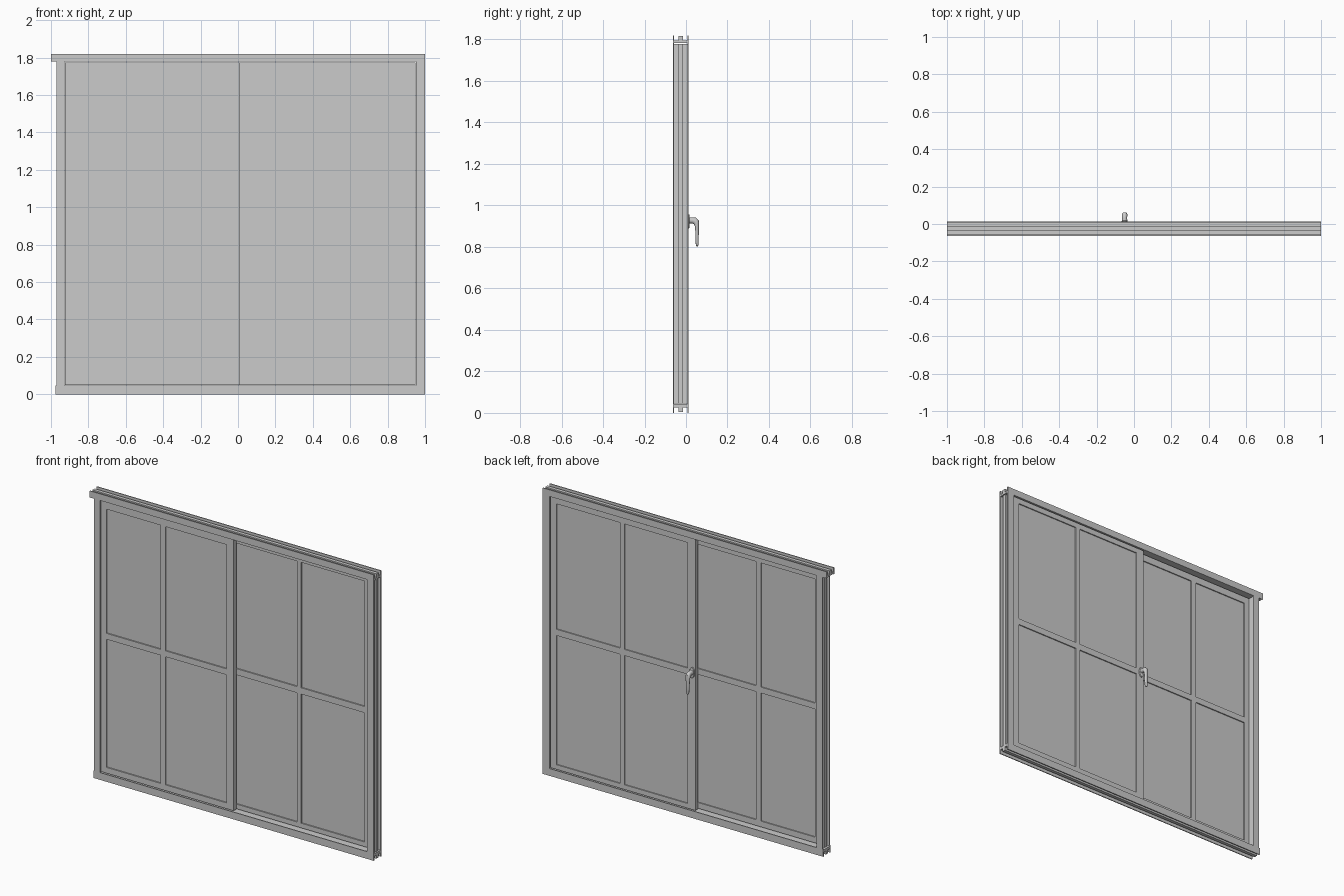
import bpy, bmesh, math
from mathutils import Vector

if "Cube" in bpy.data.objects:
    bpy.data.objects.remove(bpy.data.objects["Cube"])

Y0, Y1 = -0.063, 0.013      # frame depth
TOP = 1.82


def finish(bm, name, smooth=False):
    bmesh.ops.recalc_face_normals(bm, faces=bm.faces)
    me = bpy.data.meshes.new(name)
    bm.to_mesh(me)
    bm.free()
    ob = bpy.data.objects.new(name, me)
    bpy.context.collection.objects.link(ob)
    if smooth:
        bpy.context.view_layer.objects.active = ob
        ob.select_set(True)
        bpy.ops.object.shade_smooth_by_angle(angle=math.radians(40))
        ob.select_set(False)
    return ob


def loft(bm, rings):
    loops = [[bm.verts.new(p) for p in r] for r in rings]
    n = len(loops[0])
    for a, b in zip(loops, loops[1:]):
        for i in range(n):
            bm.faces.new((a[i], a[(i + 1) % n], b[(i + 1) % n], b[i]))
    bm.faces.new(loops[0])
    bm.faces.new(loops[-1])


def box(bm, x0, x1, y0, y1, z0, z1):
    loft(bm, [[(x0, y0, z), (x1, y0, z), (x1, y1, z), (x0, y1, z)] for z in (z0, z1)])


# frame section: (y, distance from the outer edge), two grooves open outwards
def section(w):
    g, t, m = 0.026, 0.006, -0.025
    return [(Y0, 0), (Y0 + t, 0), (Y0 + t, g), (m - 0.011, g), (m - 0.011, 0.004),
            (m + 0.011, 0.004), (m + 0.011, g), (Y1 - t, g), (Y1 - t, 0), (Y1, 0),
            (Y1, w), (Y1 - t, w), (Y1 - t, w - 0.004), (Y0 + t, w - 0.004),
            (Y0 + t, w), (Y0, w)]


def extrude(name, w, place, a, b):
    bm = bmesh.new()
    loft(bm, [[place(y, d, s) for y, d in section(w)] for s in (a, b)])
    finish(bm, name)


# outer frame
extrude("top_rail", 0.042, lambda y, d, s: (s, y, TOP - d), -1.0, 1.0)
extrude("bottom_rail", 0.046, lambda y, d, s: (s, y, d), -0.975, 1.0)
extrude("left_jamb", 0.043, lambda y, d, s: (-0.97 + d, y, s), 0.046, 1.778)
extrude("right_jamb", 0.047, lambda y, d, s: (1.0 - d, y, s), 0.046, 1.778)


# sliding sash: stiles, rails, glazing bars and thin panes
def sash(name, y0, y1, x0, x1, z0, z1, cols, rows):
    bm = bmesh.new()
    xs = [x0] + [v for c in cols for v in c] + [x1]
    for i in range(0, len(xs), 2):
        box(bm, xs[i], xs[i + 1], y0, y1, z0, z1)
    zs = [z0] + [v for r in rows for v in r] + [z1]
    for a, b in cols:
        for i in range(0, len(zs), 2):
            box(bm, a, b, y0, y1, zs[i], zs[i + 1])
    finish(bm, name + "_sash")
    bm = bmesh.new()
    for a, b in cols:
        for c, d in rows:
            box(bm, a, b, y0 + 0.008, y1 - 0.007, c, d)
    finish(bm, name + "_panes")


sash("front", -0.055, -0.027, -0.925, 0.007, 0.05, 1.774,
     [(-0.888, -0.508), (-0.473, -0.043)], [(0.087, 0.902), (0.94, 1.73)])
sash("rear", -0.023, 0.006, -0.07, 0.949, 0.05, 1.774,
     [(-0.015, 0.43), (0.46, 0.908)], [(0.08, 0.902), (0.942, 1.74)])


# handle
def ring(c, u, v, ru, rv, n=20):
    c, u, v = Vector(c), Vector(u), Vector(v)
    return [c + u * ru * math.cos(2 * math.pi * i / n) + v * rv * math.sin(2 * math.pi * i / n)
            for i in range(n)]


HX, X, Z = -0.05, (1, 0, 0), (0, 0, 1)
bm = bmesh.new()
loft(bm, [ring((HX, y, 0.923), X, Z, r, r * 2.1)
          for y, r in ((0.005, 0.016), (0.015, 0.016), (0.018, 0.013))])
finish(bm, "handle_plate", True)

# lever: neck comes out of the plate, bends and tapers downwards
path = [(0.015, 0.928, 0, 0.015, 0.015), (0.03, 0.928, 0, 0.013, 0.014),
        (0.042, 0.926, 20, 0.014, 0.016), (0.05, 0.918, 50, 0.015, 0.015),
        (0.053, 0.9, 82, 0.014, 0.0095), (0.0535, 0.86, 90, 0.012, 0.008),
        (0.054, 0.815, 90, 0.010, 0.007), (0.054, 0.803, 90, 0.006, 0.004)]
bm = bmesh.new()
loft(bm, [ring((HX, y, z), X, (0, math.sin(math.radians(a)), math.cos(math.radians(a))), ru, rv)
          for y, z, a, ru, rv in path])
finish(bm, "handle_lever", True)
